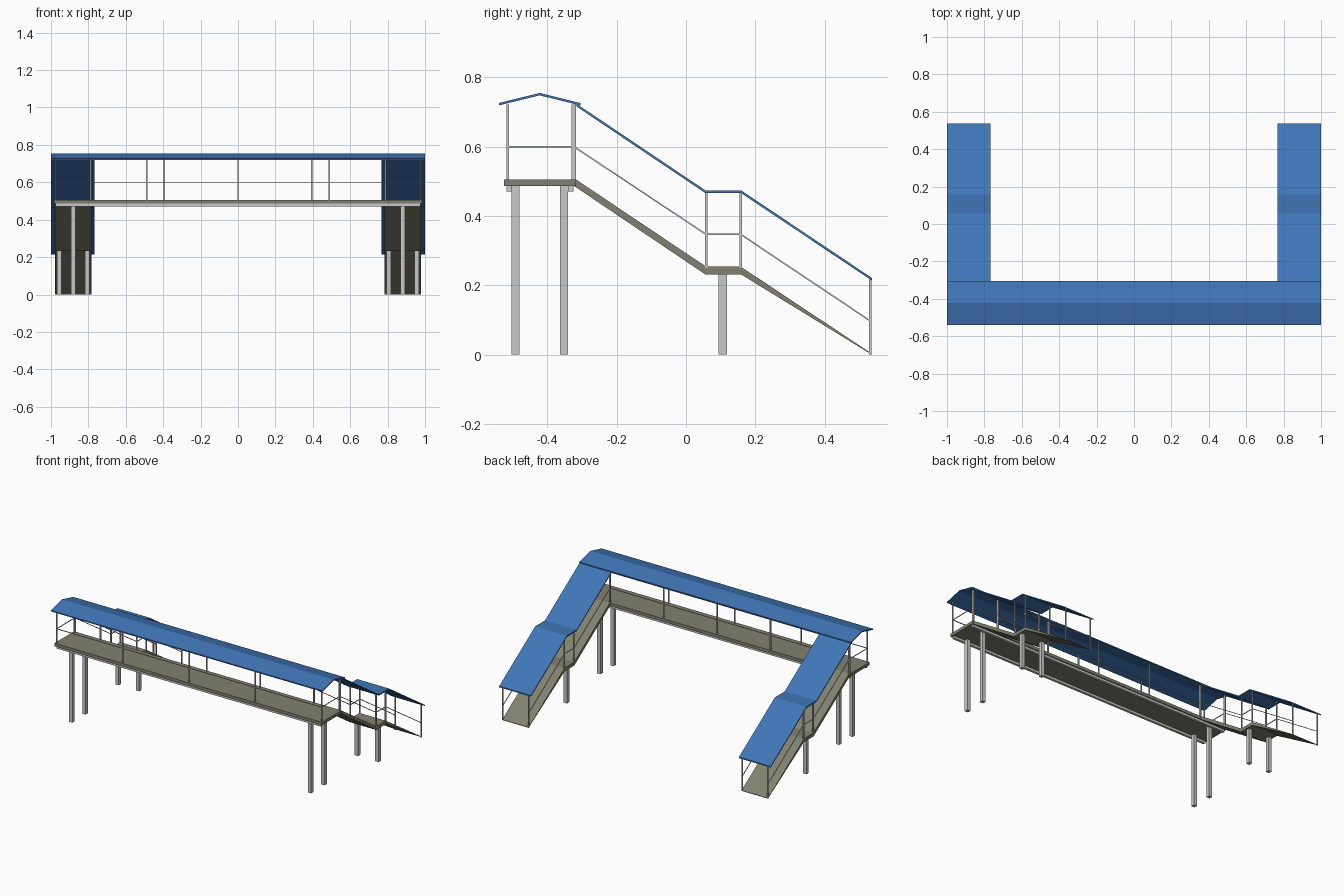
import bpy
from mathutils import Vector

cube = bpy.data.objects.get("Cube")
if cube:
    bpy.data.objects.remove(cube, do_unlink=True)


def material(name, rgb):
    m = bpy.data.materials.new(name)
    m.use_nodes = True
    m.diffuse_color = (*rgb, 1)
    m.node_tree.nodes["Principled BSDF"].inputs["Base Color"].default_value = (*rgb, 1)
    return m


BLUE = material("roof blue", (0.05, 0.18, 0.47))
OLIVE = material("deck olive", (0.22, 0.22, 0.16))
GREY = material("steel grey", (0.58, 0.58, 0.58))

# Corner order shared by every box-shaped piece
BOX_FACES = [(0, 1, 2, 3), (7, 6, 5, 4), (0, 4, 5, 1),
             (1, 5, 6, 2), (2, 6, 7, 3), (3, 7, 4, 0)]


def mesh_object(name, verts, faces, mat):
    me = bpy.data.meshes.new(name)
    me.from_pydata(verts, [], faces)
    me.materials.append(mat)
    ob = bpy.data.objects.new(name, me)
    bpy.context.collection.objects.link(ob)
    bpy.context.view_layer.objects.active = ob
    bpy.ops.object.select_all(action='DESELECT')
    ob.select_set(True)
    bpy.ops.object.mode_set(mode='EDIT')
    bpy.ops.mesh.select_all(action='SELECT')
    bpy.ops.mesh.normals_make_consistent(inside=False)
    bpy.ops.object.mode_set(mode='OBJECT')
    return ob


def box(name, x, y, z, mat):
    """Box from (low, high) ranges."""
    verts = [(a, b, c) for c in z for a, b in
             ((x[0], y[0]), (x[1], y[0]), (x[1], y[1]), (x[0], y[1]))]
    return mesh_object(name, verts, BOX_FACES, mat)


def bar(name, a, b, width, mat=GREY):
    """Square bar between two points."""
    a, b = Vector(a), Vector(b)
    d = (b - a).normalized()
    side = d.cross(Vector((0, 0, 1)) if abs(d.z) < 0.9 else Vector((0, 1, 0))).normalized()
    up = side.cross(d)
    h = width / 2
    verts = [p + side * s * h + up * t * h for p in (a, b)
             for s, t in ((-1, -1), (1, -1), (1, 1), (-1, 1))]
    return mesh_object(name, verts, BOX_FACES, mat)


def strip(name, x, top, bottom, mat):
    """Folded slab: upper and lower (y, z) lines swept across x."""
    n = len(top)
    verts = [(a, y, z) for line in (top, bottom) for y, z in line for a in x]
    faces = []
    for i in range(n - 1):
        t, b = 2 * i, 2 * (n + i)
        faces += [(t, t + 1, t + 3, t + 2), (b, b + 2, b + 3, b + 1),
                  (t, t + 2, b + 2, b), (t + 1, b + 1, b + 3, t + 3)]
    e = 2 * n - 2
    faces += [(0, 2 * n, 2 * n + 1, 1), (e, e + 1, e + 2 * n + 1, e + 2 * n)]
    return mesh_object(name, verts, faces, mat)


POST, RAIL = 0.007, 0.004
FRONT, BACK = -0.514, -0.327
OUTER, INNER = 0.976, 0.787

# Bridge deck with edge beams
box("bridge_deck", (-0.985, 0.985), (-0.525, -0.318), (0.486, 0.506), OLIVE)
for label, y in (("front", -0.51), ("back", -0.333)):
    box(label + "_edge_beam", (-0.975, 0.975), (y - 0.008, y + 0.008), (0.471, 0.486), GREY)

# Gabled bridge roof
ridge = [(-0.54, 0.726), (-0.422, 0.755), (-0.305, 0.726)]
strip("bridge_roof", (-1, 1), ridge, [(y, z - 0.007) for y, z in ridge], BLUE)

# Bridge railings and roof posts
for label, y, reach in (("front", FRONT, OUTER), ("back", BACK, INNER)):
    bar(label + "_bridge_rail", (-reach, y, 0.6), (reach, y, 0.6), RAIL)
    for i in range(-2, 3):
        x = reach * i / 2
        bar(label + "_bridge_post", (x, y, 0.506), (x, y, 0.722), POST)

# Stair lines, from the bridge down to the ground
steps_top = [(-0.318, 0.506), (0.058, 0.254), (0.158, 0.254), (0.536, 0.003)]
steps_low = [(-0.322, 0.486), (0.055, 0.232), (0.158, 0.232), (0.536, 0.0)]
roof_top = [(-0.316, 0.724), (0.056, 0.474), (0.159, 0.474), (0.537, 0.221)]
rail_line = [(-0.32, 0.598), (0.058, 0.347), (0.158, 0.347), (0.532, 0.097)]

for label, s in (("left", 1), ("right", -1)):
    # Bridge end railing
    x = s * OUTER
    bar(label + "_end_rail", (x, FRONT, 0.6), (x, -0.32, 0.6), RAIL)
    bar(label + "_end_post", (x, BACK, 0.506), (x, BACK, 0.722), POST)

    # Stair flights, landing and folded roof
    strip(label + "_stairs", (s * 0.784, s * 0.979), steps_top, steps_low, OLIVE)
    strip(label + "_stair_roof", (s * 0.766, s * 1.0), roof_top,
          [(y, z - 0.008) for y, z in roof_top], BLUE)

    # Stair railings and posts
    for x in (s * INNER, s * OUTER):
        for (y0, z0), (y1, z1) in zip(rail_line, rail_line[1:]):
            bar(label + "_stair_rail", (x, y0, z0), (x, y1, z1), RAIL)
        for y, low, high in ((-0.321, 0.5, 0.722), (0.058, 0.25, 0.468),
                             (0.158, 0.25, 0.468), (0.532, 0.0, 0.217)):
            bar(label + "_stair_post", (x, y, low), (x, y, high), POST)

    # Support columns
    for y in (-0.492, -0.352):
        bar(label + "_bridge_column", (s * 0.88, y, 0), (s * 0.88, y, 0.486), 0.024)
    for x in (0.806, 0.957):
        bar(label + "_landing_column", (s * x, 0.106, 0), (s * x, 0.106, 0.233), 0.024)
